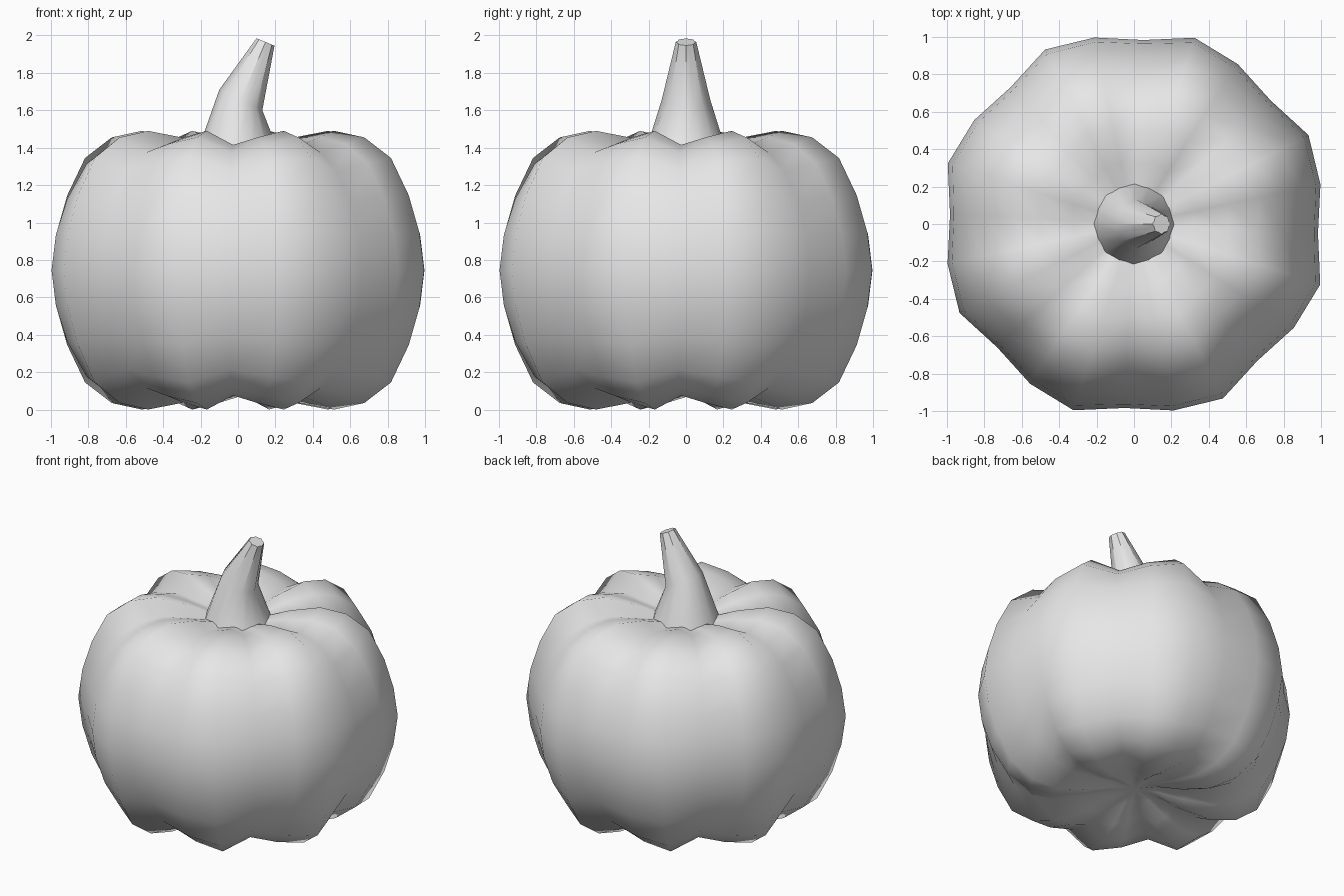
import bpy, bmesh
from math import sin, cos, radians, pi

if "Cube" in bpy.data.objects:
    bpy.data.objects.remove(bpy.data.objects["Cube"], do_unlink=True)

grey = bpy.data.materials.new("plain_grey")
grey.use_nodes = True
grey.diffuse_color = (0.8, 0.8, 0.8, 1)
grey.node_tree.nodes["Principled BSDF"].inputs["Base Color"].default_value = grey.diffuse_color


def loft(name, rings, caps, angle):
    """Skin a stack of equal-length point rings, closing each end with a fan or flat cap."""
    bm = bmesh.new()
    loops = [[bm.verts.new(p) for p in ring] for ring in rings]
    n = len(loops[0])
    for low, high in zip(loops, loops[1:]):
        for i in range(n):
            j = (i + 1) % n
            bm.faces.new((low[i], low[j], high[j], high[i]))
    for loop, tip in zip((loops[0], loops[-1]), caps):
        if tip is None:
            bm.faces.new(loop)
        else:
            pole = bm.verts.new(tip)
            for i in range(n):
                bm.faces.new((loop[i], loop[(i + 1) % n], pole))
    bmesh.ops.recalc_face_normals(bm, faces=bm.faces)
    mesh = bpy.data.meshes.new(name)
    bm.to_mesh(mesh)
    bm.free()
    mesh.materials.append(grey)
    obj = bpy.data.objects.new(name, mesh)
    bpy.context.collection.objects.link(obj)
    bpy.ops.object.select_all(action='DESELECT')
    obj.select_set(True)
    bpy.context.view_layer.objects.active = obj
    bpy.ops.object.shade_smooth_by_angle(angle=radians(angle))
    return obj


# Body: eight lobes blended between a ridge profile and a groove profile (radius, height)
MID = 0.745
ridge = [(.16, .65), (.34, .71), (.54, .745), (.71, .71), (.86, .6), (.96, .4), (1.02, .2), (1.047, 0)]
groove = [(.15, .635), (.32, .655), (.5, .67), (.66, .63), (.79, .53), (.9, .36), (.965, .18), (.985, 0)]
LOBE_WEIGHTS = (0, 0.55, 1)


def body_ring(outer, inner, side):
    ring = []
    for i in range(24):
        w = LOBE_WEIGHTS[i % 3]
        r = inner[0] + (outer[0] - inner[0]) * w
        h = inner[1] + (outer[1] - inner[1]) * w
        a = radians(15 * i - 3)
        ring.append((r * cos(a), r * sin(a), MID + side * h))
    return ring


pairs = list(zip(ridge, groove))
rings = [body_ring(o, g, -1) for o, g in pairs] + [body_ring(o, g, 1) for o, g in pairs[-2::-1]]
loft("pumpkin_body", rings, [(0, 0, MID - .63), (0, 0, MID + .63)], 180)


# Stem: tapered and bent, with shallow flutes growing towards the cut tip
def stem_ring(x, z, rx, ry, tilt, flute):
    ring = []
    for i in range(16):
        a = 2 * pi * i / 16
        f = 1 - flute * (i % 2)
        ring.append((x + rx * f * cos(a), ry * f * sin(a), z - tilt * f * cos(a)))
    return ring


loft("stem", [
    stem_ring(0, 1.385, .215, .215, 0, 0),
    stem_ring(.015, 1.655, .115, .13, .055, .06),
    stem_ring(.147, 1.965, .048, .055, .02, .15),
], [None, None], 35)
